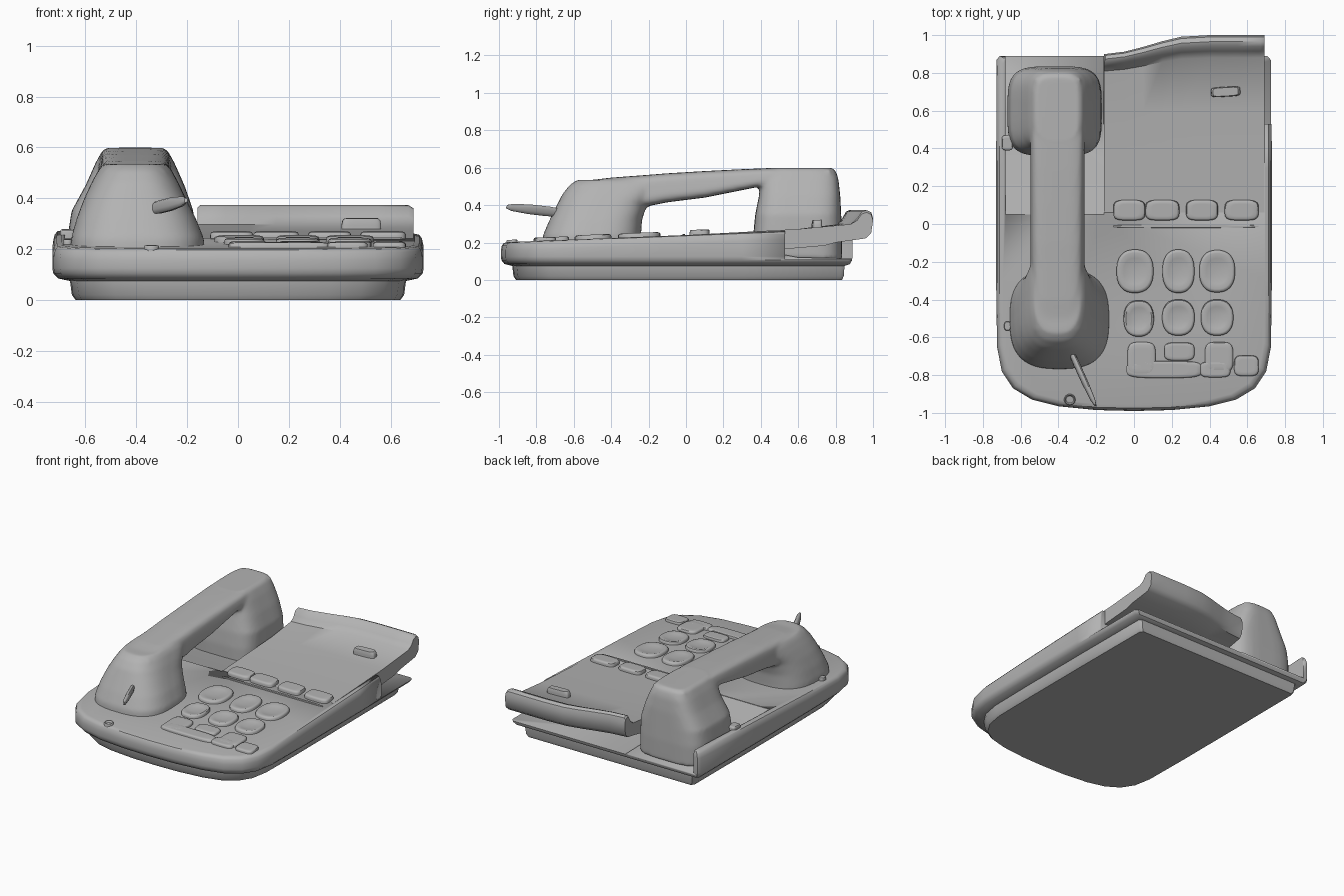
import bpy, bmesh, math
from mathutils import Vector, Matrix

cube = bpy.data.objects.get("Cube")
if cube:
    bpy.data.objects.remove(cube, do_unlink=True)

grey = bpy.data.materials.new("plain grey")
grey.use_nodes = True
COLOUR = (0.45, 0.45, 0.45, 1)
grey.diffuse_color = COLOUR
grey.node_tree.nodes["Principled BSDF"].inputs["Base Color"].default_value = COLOUR


def loft(bm, rings):
    """Skin a stack of closed rings and cap both ends."""
    rows = [[bm.verts.new(p) for p in ring] for ring in rings]
    n = len(rows[0])
    for a, b in zip(rows, rows[1:]):
        for i in range(n):
            j = (i + 1) % n
            bm.faces.new((a[i], a[j], b[j], b[i]))
    bm.faces.new(rows[0][::-1])
    bm.faces.new(rows[-1])


def finish(name, bm, angle=40):
    bmesh.ops.recalc_face_normals(bm, faces=bm.faces)
    mesh = bpy.data.meshes.new(name)
    bm.to_mesh(mesh)
    bm.free()
    mesh.materials.append(grey)
    obj = bpy.data.objects.new(name, mesh)
    bpy.context.collection.objects.link(obj)
    activate(obj)
    bpy.ops.object.shade_smooth_by_angle(angle=math.radians(angle))
    return obj


def activate(obj):
    bpy.ops.object.select_all(action='DESELECT')
    obj.select_set(True)
    bpy.context.view_layer.objects.active = obj


def make(name, rings, angle=40):
    bm = bmesh.new()
    loft(bm, rings)
    return finish(name, bm, angle)


def prism(profile, x0, x1):
    """Rings for a side profile (y, z) carried across x."""
    return [[(x, y, z) for y, z in profile] for x in (x0, x1)]


def squircle(a, b, power, n=40):
    """Rounded rectangle of half sizes a and b."""
    pts = []
    for i in range(n):
        t = math.tau * (i + 0.5) / n
        c, s = math.cos(t), math.sin(t)
        pts.append((a * math.copysign(abs(c) ** (2 / power), c),
                    b * math.copysign(abs(s) ** (2 / power), s)))
    return pts


def deck(y):
    """Height of the sloping top."""
    return 0.2 + 0.04 * (y + 1)


# Body shell: one plan outline, stacked from foot to sloping top
half = [(0.2, -.985), (.4, -.965), (.54, -.93), (.64, -.87), (.7, -.78), (.725, -.65),
        (.73, -.3), (.73, .3), (.727, .87), (.71, .89)]
outline = [(0, -.99)] + half + [(-x, y) for x, y in reversed(half)]
levels = [(.875, 0, 0), (.895, .02, 0), (.905, .075, 0), (.97, .085, 0), (.995, .105, 0), (1, .125, 0),
          (1, -.045, 1), (.992, -.018, 1), (.977, -.004, 1), (.95, 0, 1)]
rings = []
for k, h, on_top in levels:
    ring = []
    for x, y in outline:
        px, py = x * k, y * (0.5 + k / 2) if y > 0 else y * (0.35 + k * 0.65)
        ring.append((px, py, h + on_top * deck(py)))
    rings.append(ring)
body = make("body", rings)


def cut(target, profile, x0, x1):
    cutter = make("cutter", prism(profile, x0, x1))
    mod = target.modifiers.new("cut", 'BOOLEAN')
    mod.operation = 'DIFFERENCE'
    mod.solver = 'EXACT'
    mod.object = cutter
    activate(target)
    bpy.ops.object.modifier_apply(modifier=mod.name)
    bpy.data.objects.remove(cutter, do_unlink=True)


# Handset trough and the gap beneath the overhanging panel
cut(body, [(.05, .5), (.05, .239), (.3, .18), (.6, .12), (1.1, .11), (1.1, .5)], -.68, -.16)
cut(body, [(.53, .5), (.53, .11), (1.1, .11), (1.1, .5)], -.161, 1)

# Overhanging panel with an upturned rear lip that sweeps back
panel_profile = [(.06, .2), (.06, .243), (.3, .256), (.6, .272), (.88, .298), (.915, .33), (.94, .365),
                 (.965, .373), (.99, .362), (1, .33), (.99, .25), (.96, .222), (.8, .2), (.74, .183), (.53, .165)]
rings = []
for x in (-.16, -.15, -.05, .05, .15, .25, .4, .55, .67, .69):
    t = min(1, (x + .16) / .5)
    back = .1 * (1 - t * t * (3 - 2 * t))
    drop = .012 if x in (-.16, .69) else 0
    rings.append([(x, y - back * max(0, (y - .6) / .4), z - drop * (z > .3)) for y, z in panel_profile])
make("rear_panel", rings)

# Handset: two flared cups joined by an arched grip, fused and softened
HX = -.405


def cup(bm, power, rows):
    loft(bm, [[(HX + dx + px, (y0 + y1) / 2 + py, z)
               for px, py in squircle(a, (y1 - y0) / 2, power)] for z, dx, a, y0, y1 in rows])


bm = bmesh.new()
cup(bm, 2.8, [(.17, .01, .265, -.77, -.24), (.24, .01, .262, -.765, -.24), (.32, .005, .235, -.73, -.235),
              (.4, 0, .2, -.69, -.21), (.46, 0, .172, -.66, -.15), (.51, 0, .145, -.62, -.1),
              (.535, 0, .125, -.58, -.1)])
cup(bm, 4, [(.11, -.015, .25, .36, .835), (.25, -.015, .25, .36, .835), (.35, -.01, .24, .37, .83),
            (.45, 0, .195, .39, .825), (.54, 0, .155, .4, .815), (.585, 0, .13, .42, .8),
            (.598, 0, .115, .44, .78)])
grip = [(-.6, .44, .5, .11), (-.56, .42, .528, .13), (-.4, .4, .547, .135), (-.2, .395, .562, .14),
        (-.1, .415, .57, .14), (.1, .44, .582, .14), (.3, .48, .592, .14), (.45, .51, .598, .14),
        (.77, .51, .6, .13)]
rings = []
for y, lo, hi, a in grip:
    mid, b = (lo + hi) / 2, (hi - lo) / 2
    rings.append([(HX + px * (1 - .08 * pz / b), y, mid + pz) for px, pz in squircle(a, b, 5)])
loft(bm, rings)
handset = finish("handset", bm, 60)
fuse = handset.modifiers.new("fuse", 'REMESH')
fuse.mode = 'VOXEL'
fuse.voxel_size = .013
fuse.use_smooth_shade = True
soften = handset.modifiers.new("soften", 'SMOOTH')
soften.iterations = 5
activate(handset)
for name in ("fuse", "soften"):
    bpy.ops.object.modifier_apply(modifier=name)

# Short tapered stalk on the mouthpiece
start, end = Vector((-.35, -.64, .355)), Vector((-.205, -.96, .392))
rings = []
for t, w in ((0, .7), (.3, 1), (.6, 1), (.9, .75), (1, .35)):
    c = start.lerp(end, t)
    rings.append([(c.x + px, c.y + py * .4, c.z + py) for px, py in squircle(.018 * w, .026 * w, 2.5, 12)])
make("mouthpiece_stalk", rings)


# Keys: domed or dished pads following the slope of the top
def key(name, x, y, a, b, power, rise=.022, dish=0, turn=0):
    rot = Matrix.Rotation(turn, 3, 'Z')
    rings = []
    for k, h in ((1, -.02), (1, rise * .5), (.95, rise * .85), (.85, rise), (.6, rise - dish * .6), (.25, rise - dish)):
        ring = []
        for px, py in squircle(a * k, b * k, power, 28):
            p = rot @ Vector((px, py, 0))
            ring.append((x + p.x, y + p.y, deck(y + p.y) + h))
        rings.append(ring)
    make(name, rings)


round_keys = [(.005, -.25, .098, .115), (.235, -.25, .085, .115), (.44, -.25, .095, .112),
              (.025, -.5, .08, .096), (.235, -.495, .086, .096), (.44, -.495, .086, .096)]
for i, spec in enumerate(round_keys):
    key(f"dial_key_{i + 1}", *spec, 2.4, dish=.012)

low_keys = [(.04, -.715, .075, .09), (.24, -.675, .08, .048), (.45, -.705, .075, .08),
            (.16, -.77, .2, .045), (.43, -.77, .08, .042), (.595, -.75, .065, .055)]
for i, spec in enumerate(low_keys):
    key(f"bottom_key_{i + 1}", *spec, 4, rise=.018)

for i, (x, a) in enumerate(((-.025, .085), (.15, .09), (.36, .085), (.57, .09))):
    key(f"function_key_{i + 1}", x, .073, a, .054, 4, rise=.026)

# Seam ridge, panel tab, cradle clip, side bump and front button
key("seam_ridge", .275, -.012, .385, .008, 4, rise=.007)
key("panel_tab", .485, .7, .078, .026, 5, rise=.053, turn=.06)
key("cradle_clip", -.67, .43, .03, .04, 4, rise=.02)
key("side_bump", -.67, -.54, .018, .025, 2.5, rise=.02)
key("front_button", -.34, -.93, .03, .03, 2, rise=.012, dish=.025)
